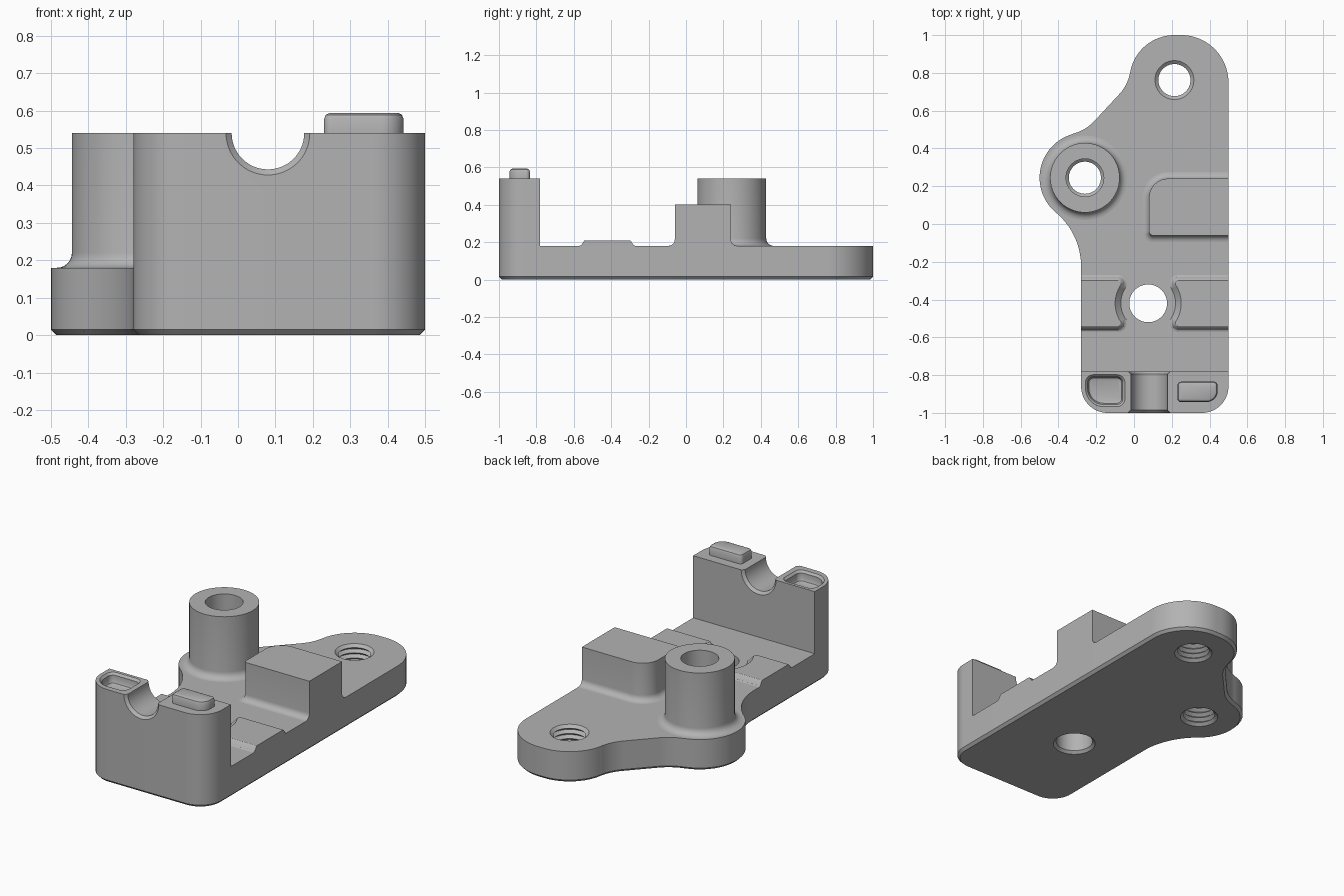
import bpy, bmesh
from math import cos, sin, radians, pi

if "Cube" in bpy.data.objects:
    bpy.data.objects.remove(bpy.data.objects["Cube"])

grey = bpy.data.materials.new("plain grey")
grey.use_nodes = True
COLOUR = (0.45, 0.45, 0.45, 1)
grey.diffuse_color = COLOUR
grey.node_tree.nodes["Principled BSDF"].inputs["Base Color"].default_value = COLOUR

LEFT, RIGHT = -0.28, 0.5      # straight sides of the plate
DECK, TOP = 0.18, 0.54        # plate and tower heights


def outline(arcs, offset=0.0, steps=20):
    """Points along joined arcs (x, y, radius, start, end); falling angles are concave."""
    pts = []
    for cx, cy, r, a0, a1 in arcs:
        rad = r + offset if a1 > a0 else r - offset
        n = steps * 3 if a1 - a0 > 300 else steps
        for i in range(n + 1):
            a = radians(a0 + (a1 - a0) * i / n)
            pts.append((cx + rad * cos(a), cy + rad * sin(a)))
    return pts


def box(x0, x1, y0, y1, fl, fr, br, bl):
    """Rounded rectangle as arcs, with one radius per corner."""
    return [(x0 + fl, y0 + fl, fl, 180, 270), (x1 - fr, y0 + fr, fr, 270, 360),
            (x1 - br, y1 - br, br, 0, 90), (x0 + bl, y1 - bl, bl, 90, 180)]


def circle(x, y, r):
    return [(x, y, r, 0, 360)]


def solid(name, arcs, levels, clip=False):
    """Stack of offset outlines: levels are (offset, z) from bottom to top."""
    bm = bmesh.new()
    rings = []
    for offset, z in levels:
        pts = outline(arcs, offset)
        if clip:
            pts = [(min(max(x, LEFT), RIGHT), y) for x, y in pts]
        rings.append([bm.verts.new((x, y, z)) for x, y in pts])
    for low, high in zip(rings, rings[1:]):
        for i in range(len(low)):
            j = (i + 1) % len(low)
            bm.faces.new((low[i], low[j], high[j], high[i]))
    bm.faces.new(rings[0][::-1])
    bm.faces.new(rings[-1])
    bmesh.ops.remove_doubles(bm, verts=bm.verts, dist=0.0002)
    bmesh.ops.recalc_face_normals(bm, faces=bm.faces)
    mesh = bpy.data.meshes.new(name)
    bm.to_mesh(mesh)
    bm.free()
    mesh.materials.append(grey)
    obj = bpy.data.objects.new(name, mesh)
    bpy.context.collection.objects.link(obj)
    return obj


def finish(obj, cutters=()):
    """Cut away the cutters and shade smooth with crisp edges."""
    bpy.ops.object.select_all(action='DESELECT')
    obj.select_set(True)
    bpy.context.view_layer.objects.active = obj
    for cutter in cutters:
        cutter.hide_render = True
        mod = obj.modifiers.new("cut", 'BOOLEAN')
        mod.operation, mod.solver, mod.object = 'DIFFERENCE', 'EXACT', cutter
        bpy.ops.object.modifier_apply(modifier=mod.name)
        bpy.data.objects.remove(cutter)
    bpy.ops.object.shade_smooth_by_angle(angle=radians(30))


def flare(f):
    """Concave fillet rising from the deck."""
    return [(f - f * sin(t * pi / 12), DECK + f - f * cos(t * pi / 12)) for t in range(7)]


# Base plate with ears, chamfered underneath
plate_arcs = [
    (0.36, -0.86, 0.14, -90, 0),
    (0.25, 0.75, 0.25, 0, 90),
    (0.214, 0.762, 0.238, 90, 170),
    (-0.247, 0.843, 0.23, -10, -45),
    (-0.384, 0.71, 0.24, -45, -75),
    (-0.26, 0.245, 0.24, 105, 230),
    (-0.414 - 0.241, -0.226, 0.375, 50, 0),
    (-0.14, -0.86, 0.14, 180, 270),
]
plate = solid("base_plate", plate_arcs, [(-0.015, 0), (0, 0.015), (0, DECK)])

# Threaded holes and the plain hole
BOSS, EAR, HOLE = (-0.26, 0.245), (0.214, 0.762), (0.075, -0.42)
thread = [(0.018 * (i % 2), -0.015 + 0.015 * i) for i in range(15)]
holes = [solid("thread_cutter", circle(*p, 0.085), thread) for p in (BOSS, EAR)]
holes.append(solid("hole_cutter", circle(*HOLE, 0.1),
                   [(0.025, -0.01), (0, 0.015), (0, 0.25)]))
finish(plate, holes)

# Hollow boss with a filleted foot
boss = solid("boss", circle(*BOSS, 0.184), flare(0.04) + [(0, TOP)])
finish(boss, [solid("bore_cutter", circle(*BOSS, 0.1), [(0, 0.1), (0, 0.6)])])

# Side block with a filleted foot
block = solid("side_block", box(0.08, RIGHT, -0.06, 0.24, 0.02, 0, 0, 0.1),
              flare(0.035) + [(0, 0.4)], clip=True)
finish(block)

# Raised pads hollowed around the plain hole
for name, x0, x1 in (("right_pad", LEFT, -0.07), ("left_pad", 0.22, RIGHT)):
    inner = 0.015
    r = (0, inner, inner, 0) if x0 == LEFT else (inner, 0, 0, inner)
    pad = solid(name, box(x0, x1, -0.54, -0.30, *r),
                [(0.03, DECK), (0.02, 0.184), (0.005, 0.207), (0, 0.21)], clip=True)
    finish(pad, [solid("pad_cutter", circle(*HOLE, 0.145),
                       [(0, 0.15), (0, DECK), (0.03, 0.21), (0.03, 0.25)])])

# Front wall with a cradle groove and a locating pocket
wall = solid("front_wall", box(LEFT, RIGHT, -1, -0.78, 0.14, 0.14, 0, 0),
             [(0, DECK), (0, TOP)])
groove = solid("groove_cutter", circle(0, 0, 0.097),
               [(0.025, -0.12), (0, -0.095), (0, 0.095), (0.025, 0.12)])
groove.rotation_euler.x = pi / 2
groove.location = (0.08, -0.89, TOP)
pocket = solid("pocket_cutter", box(-0.245, -0.06, -0.955, -0.81, 0.085, 0.03, 0.03, 0.03),
               [(-0.018, 0.48), (-0.006, 0.485), (0, 0.497), (0, 0.528), (0.022, 0.55)])
bpy.context.view_layer.update()
finish(wall, [groove, pocket])

# Locating peg on the wall
peg = solid("locating_peg", box(0.23, 0.443, -0.943, -0.835, 0.02, 0.06, 0.02, 0.02),
            [(0, TOP), (0, 0.578), (-0.005, 0.589), (-0.015, 0.594)])
finish(peg)
